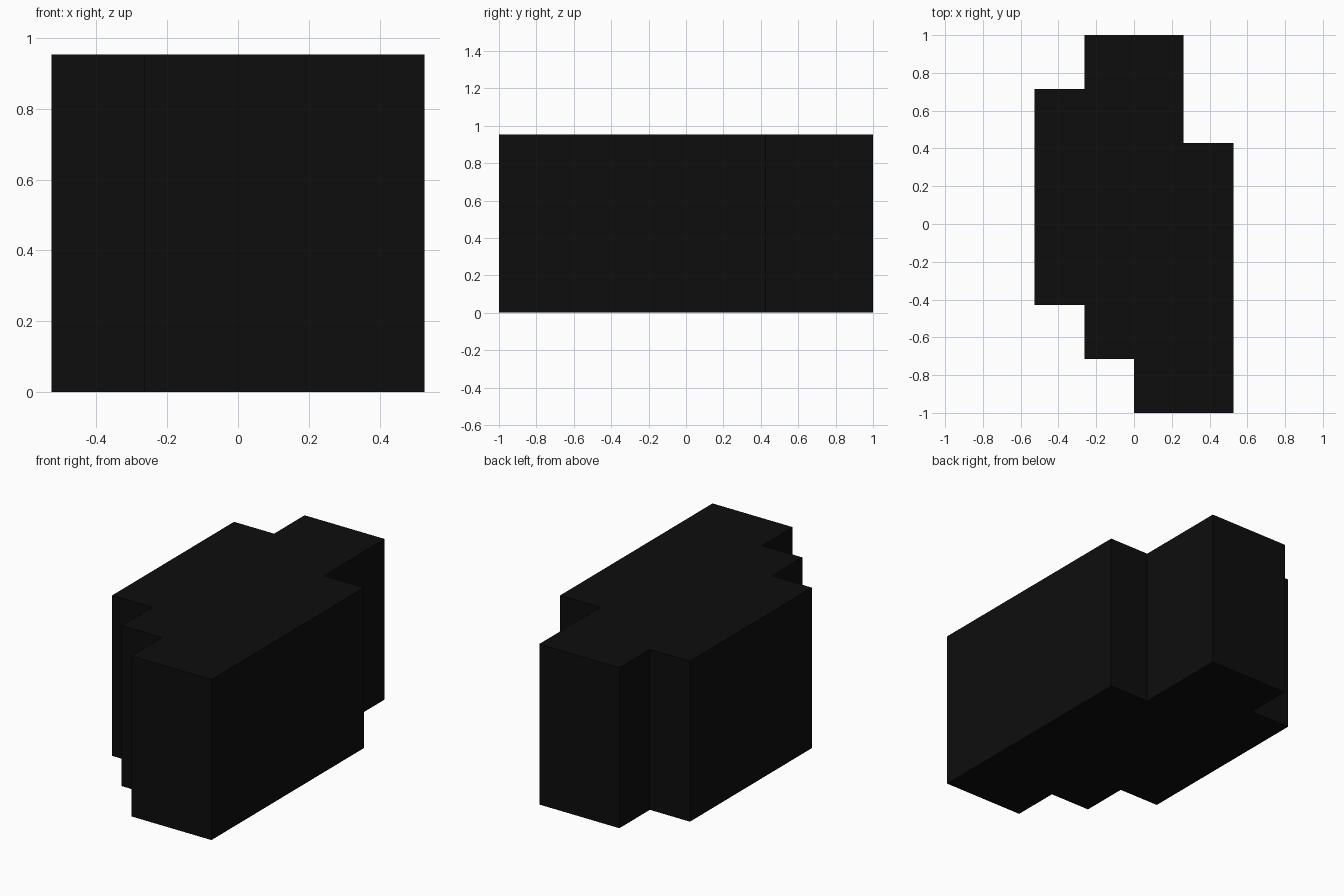
import bpy
import bmesh

# Remove the default cube
cube = bpy.data.objects.get("Cube")
if cube:
    bpy.data.objects.remove(cube, do_unlink=True)

# Grid pitch of the stepped outline, and the block height
STEP_X, STEP_Y, HEIGHT = 0.263, 2 / 7, 0.952

# Single near-black colour
black = bpy.data.materials.new("matte_black")
black.use_nodes = True
colour = (0.004, 0.004, 0.004, 1.0)
black.diffuse_color = colour
black.node_tree.nodes["Principled BSDF"].inputs["Base Color"].default_value = colour

# Stepped footprint in grid units, counter-clockwise from the front corner
outline = [
    (0, -3.5), (2, -3.5), (2, 1.5), (1, 1.5), (1, 3.5), (-1, 3.5),
    (-1, 2.5), (-2, 2.5), (-2, -1.5), (-1, -1.5), (-1, -2.5), (0, -2.5),
]


def extrude_outline(name, points, height, material):
    """Raise a flat outline into a closed solid."""
    bm = bmesh.new()
    base = bm.faces.new([bm.verts.new((x * STEP_X, y * STEP_Y, 0)) for x, y in points])
    raised = bmesh.ops.extrude_face_region(bm, geom=[base], use_keep_orig=True)["geom"]
    top = [v for v in raised if isinstance(v, bmesh.types.BMVert)]
    bmesh.ops.translate(bm, verts=top, vec=(0, 0, height))
    bmesh.ops.recalc_face_normals(bm, faces=bm.faces)
    mesh = bpy.data.meshes.new(name)
    bm.to_mesh(mesh)
    bm.free()
    mesh.materials.append(material)
    obj = bpy.data.objects.new(name, mesh)
    bpy.context.collection.objects.link(obj)
    return obj


# Solid stepped block
extrude_outline("stepped_block", outline, HEIGHT, black)
